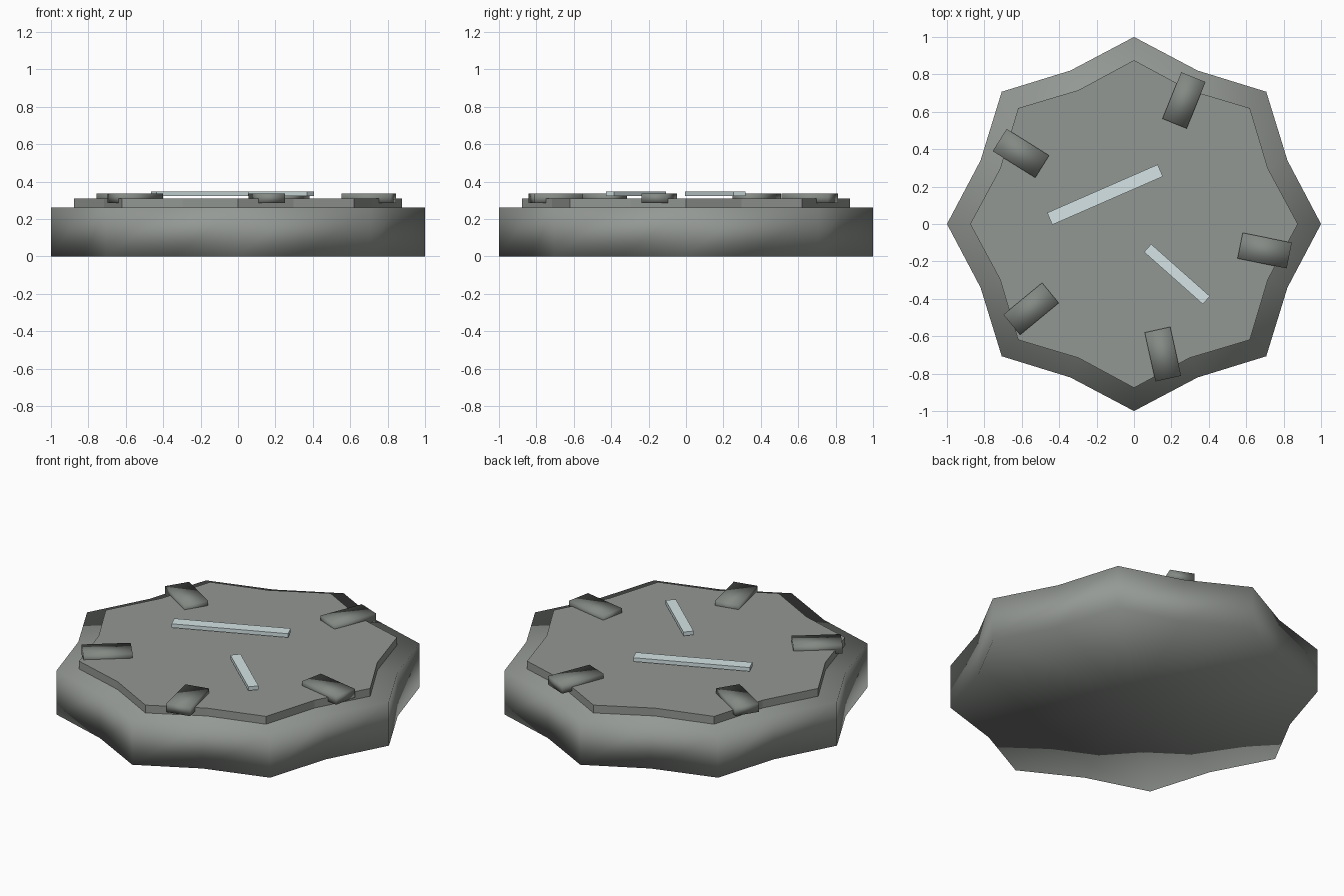
import bpy, bmesh, math
from mathutils import Matrix

if "Cube" in bpy.data.objects:
    bpy.data.objects.remove(bpy.data.objects["Cube"])


def material(name, rgb):
    m = bpy.data.materials.new(name)
    m.diffuse_color = (*rgb, 1)
    m.use_nodes = True
    m.node_tree.nodes["Principled BSDF"].inputs["Base Color"].default_value = m.diffuse_color
    return m


STONE = material("grey stone", (0.30, 0.32, 0.30))
SLAB = material("slab grey", (0.29, 0.31, 0.29))
TILE = material("dark grey stone", (0.23, 0.25, 0.23))
PALE = material("pale blue grey", (0.66, 0.77, 0.78))


def finish(name, bm, mat, smooth):
    bmesh.ops.recalc_face_normals(bm, faces=bm.faces)
    for f in bm.faces:
        f.smooth = smooth
    me = bpy.data.meshes.new(name)
    bm.to_mesh(me)
    bm.free()
    me.materials.append(mat)
    ob = bpy.data.objects.new(name, me)
    bpy.context.collection.objects.link(ob)
    return ob


def star_slab(name, r_out, r_in, z0, z1, mat, smooth):
    """Eight-pointed scalloped slab with fan caps."""
    bm = bmesh.new()
    rings, mids = [], []
    for z in (z0, z1):
        ring = []
        for i in range(16):
            a, r = math.pi * i / 8, (r_in if i % 2 else r_out)
            ring.append(bm.verts.new((r * math.cos(a), r * math.sin(a), z)))
        rings.append(ring)
        mids.append(bm.verts.new((0, 0, z)))
    lo, hi = rings
    for i in range(16):
        j = (i + 1) % 16
        bm.faces.new((lo[i], lo[j], hi[j], hi[i]))
        bm.faces.new((mids[0], lo[j], lo[i]))
        bm.faces.new((mids[1], hi[i], hi[j]))
    return finish(name, bm, mat, smooth)


def bar(name, x, y, angle, length, width, z0, z1, mat, smooth):
    """Flat box turned about the vertical."""
    bm = bmesh.new()
    bmesh.ops.create_cube(bm, size=1, matrix=(
        Matrix.Translation((x, y, (z0 + z1) / 2))
        @ Matrix.Rotation(math.radians(angle), 4, 'Z')
        @ Matrix.Diagonal((length, width, z1 - z0, 1))))
    return finish(name, bm, mat, smooth)


# Base and raised top slab
star_slab("base", 1.0, 0.888, 0.0, 0.263, STONE, True)
star_slab("top_slab", 0.876, 0.775, 0.263, 0.31, SLAB, False)

# Rim stones pointing outward
for n, a in enumerate((-11.5, 68, 148, 219.5, 282.5)):
    t = math.radians(a)
    bar(f"rim_stone_{n + 1}", 0.713 * math.cos(t), 0.713 * math.sin(t), a,
        0.268, 0.14, 0.286, 0.337, TILE, True)

# Pale strips hovering just above the slab
bar("long_strip", -0.155, 0.157, 23.6, 0.645, 0.07, 0.324, 0.347, PALE, False)
bar("short_strip", 0.23, -0.268, -41.6, 0.42, 0.057, 0.324, 0.347, PALE, False)
